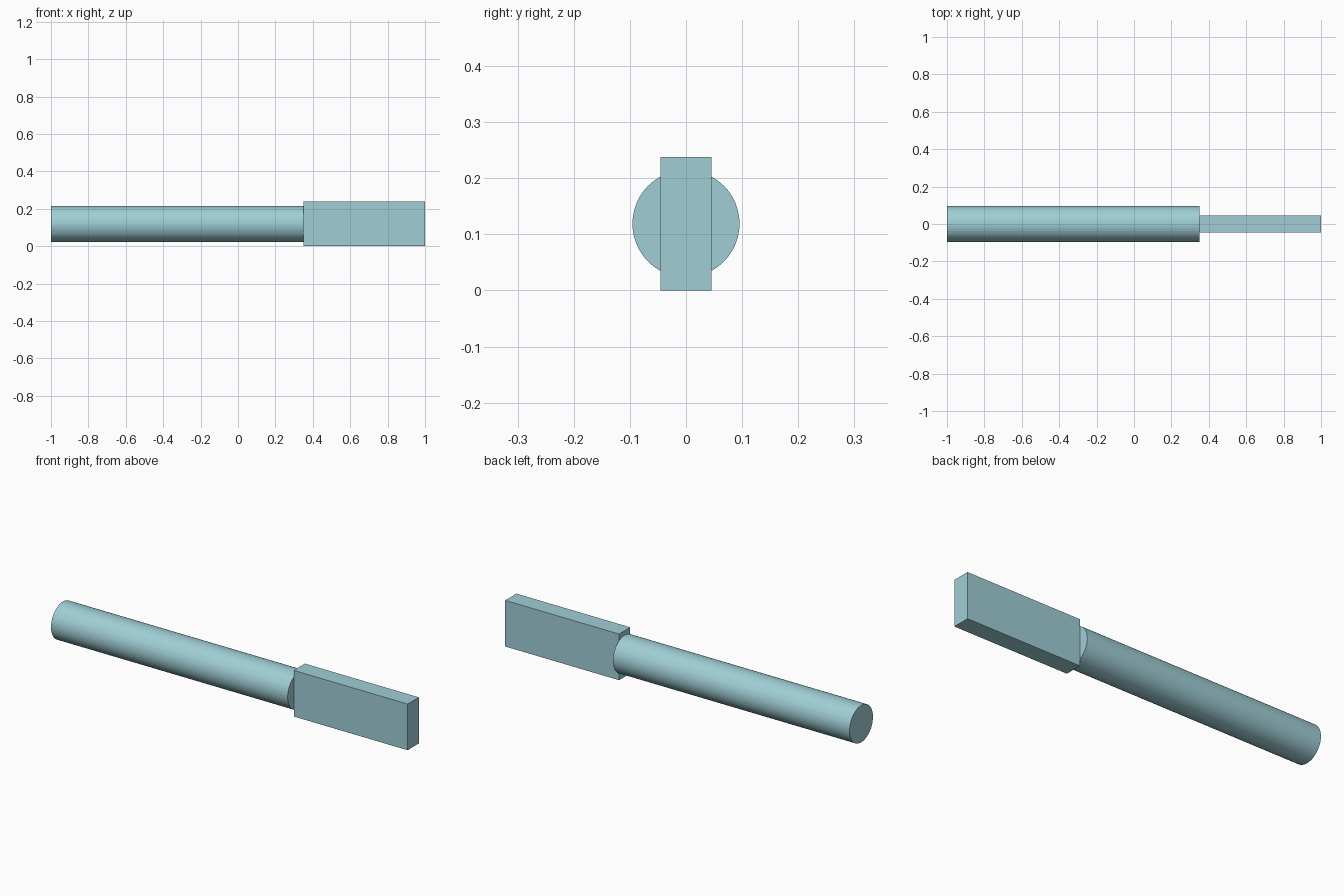
import bpy, math

if "Cube" in bpy.data.objects:
    bpy.data.objects.remove(bpy.data.objects["Cube"])

# single pale teal colour
teal = bpy.data.materials.new("pale_teal")
teal.diffuse_color = (0.35, 0.62, 0.67, 1)
teal.use_nodes = True
teal.node_tree.nodes["Principled BSDF"].inputs["Base Color"].default_value = teal.diffuse_color

AXIS_Z, JOINT_X = 0.119, 0.35

# round shaft along x
bpy.ops.mesh.primitive_cylinder_add(
    vertices=48, radius=0.0955, depth=JOINT_X + 1,
    location=((JOINT_X - 1) / 2, 0, AXIS_Z), rotation=(0, math.pi / 2, 0))
shaft = bpy.context.object
shaft.name = "round_shaft"
shaft.data.materials.append(teal)

# flat rectangular blade at the right end
bpy.ops.mesh.primitive_cube_add(size=1, location=((1 + JOINT_X) / 2, 0, AXIS_Z))
blade = bpy.context.object
blade.name = "flat_blade"
blade.scale = (1 - JOINT_X, 0.091, 2 * AXIS_Z)
blade.data.materials.append(teal)
